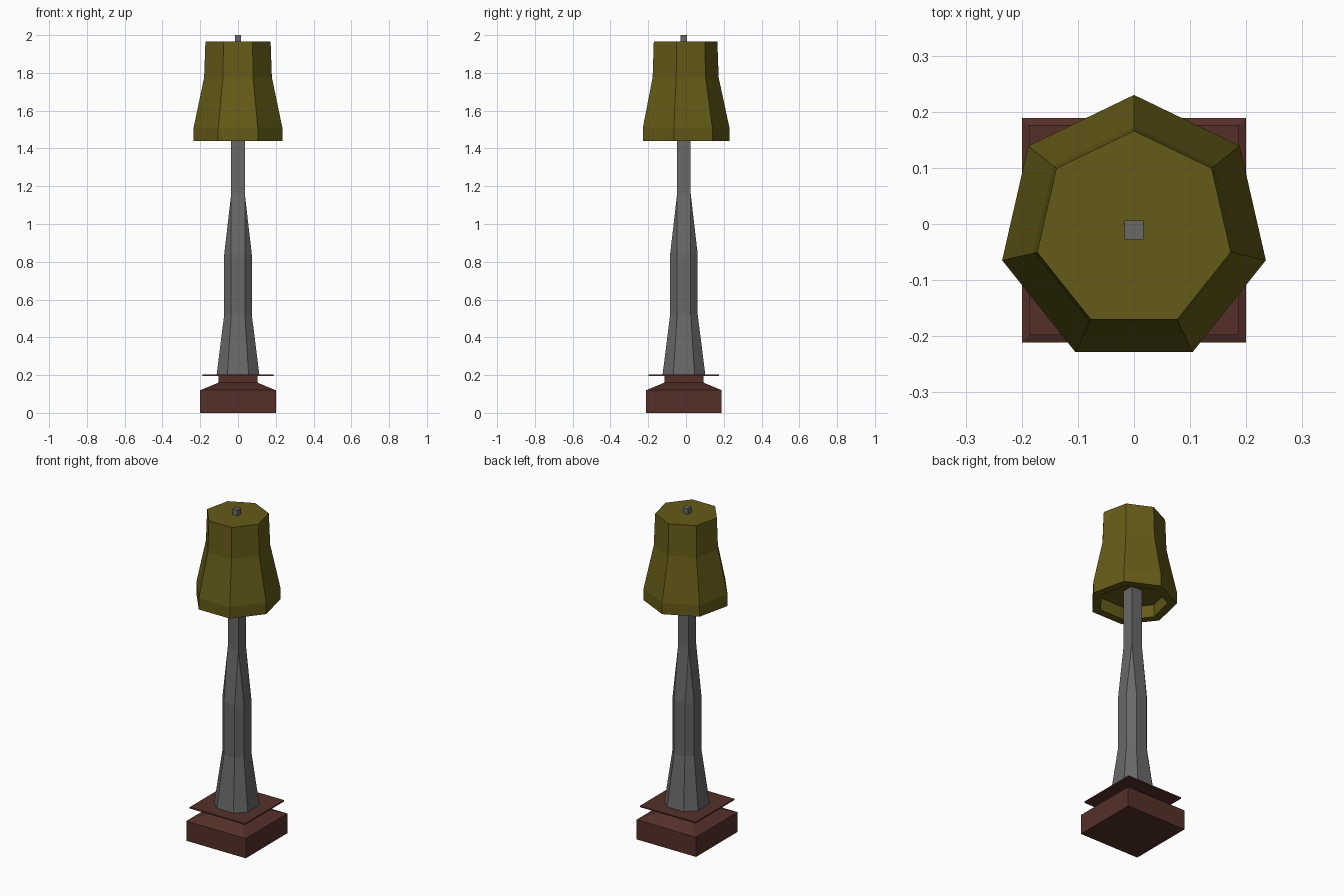
import bpy, bmesh
from math import sin, cos, pi

if "Cube" in bpy.data.objects:
    bpy.data.objects.remove(bpy.data.objects["Cube"])

CY = -0.011  # common axis of the lamp


def material(name, rgb):
    m = bpy.data.materials.new(name)
    m.diffuse_color = (*rgb, 1)
    m.use_nodes = True
    m.node_tree.nodes["Principled BSDF"].inputs["Base Color"].default_value = m.diffuse_color
    return m


def ngon(r, n=7):
    """Regular outline with a corner pointing to the back."""
    return [(r * cos(pi / 2 + 2 * pi * i / n), r * sin(pi / 2 + 2 * pi * i / n)) for i in range(n)]


def square(h):
    return [(h, h), (-h, h), (-h, -h), (h, -h)]


def cut_square(h, c):
    """Square of half width h with corners cut, flats of half width c."""
    return [(h, c), (c, h), (-c, h), (-h, c), (-h, -c), (-c, -h), (c, -h), (h, -c)]


def loft(name, sections, mat):
    """Skin a stack of (outline, z) sections and cap both ends."""
    bm = bmesh.new()
    rings = [[bm.verts.new((x, y + CY, z)) for x, y in pts] for pts, z in sections]
    for a, b in zip(rings, rings[1:]):
        for i in range(len(a)):
            j = (i + 1) % len(a)
            bm.faces.new((a[i], a[j], b[j], b[i]))
    bm.faces.new(rings[0][::-1])
    bm.faces.new(rings[-1])
    bmesh.ops.remove_doubles(bm, verts=bm.verts, dist=1e-5)
    bmesh.ops.recalc_face_normals(bm, faces=bm.faces)
    me = bpy.data.meshes.new(name)
    bm.to_mesh(me)
    bm.free()
    me.materials.append(mat)
    ob = bpy.data.objects.new(name, me)
    bpy.context.collection.objects.link(ob)
    return ob


wood = material("brown_wood", (0.09, 0.03, 0.022))
olive = material("olive_shade", (0.13, 0.105, 0.009))
metal = material("grey_metal", (0.14, 0.14, 0.14))

# Stepped foot with a narrow neck and a thin plate
loft("base", [(square(0.2), 0), (square(0.2), 0.12), (square(0.104), 0.16),
              (square(0.104), 0.195), (square(0.187), 0.195), (square(0.187), 0.203)], wood)

# Pole: corner-cut below, turning square above
loft("pole", [(cut_square(0.113, 0.056), 0.203), (cut_square(0.073, 0.036), 0.52),
              (cut_square(0.073, 0.036), 0.84), (cut_square(0.036, 0.036), 1.16),
              (cut_square(0.036, 0.036), 1.52)], metal)

# Seven-sided shade with a recess underneath
loft("lampshade", [(ngon(0.19), 1.515), (ngon(0.19), 1.44), (ngon(0.241), 1.44), (ngon(0.241), 1.51),
                   (ngon(0.184), 1.775), (ngon(0.177), 1.965)], olive)

# Small square knob on top
loft("finial", [(square(0.017), 1.955), (square(0.017), 2.0)], metal)
